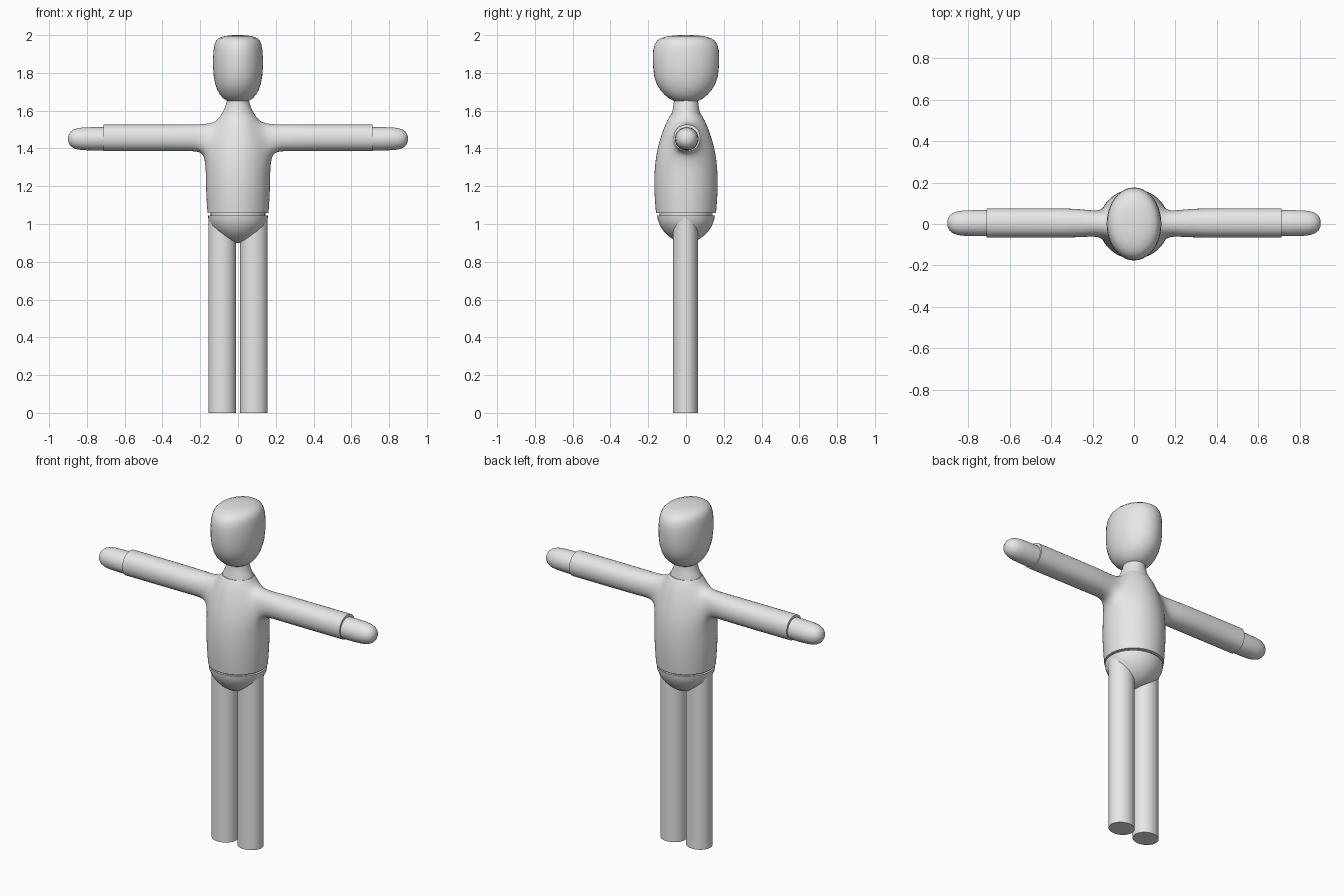
import bpy, bmesh, math

if "Cube" in bpy.data.objects:
    bpy.data.objects.remove(bpy.data.objects["Cube"])

grey = bpy.data.materials.new("light grey")
grey.diffuse_color = (0.8, 0.8, 0.8, 1)
grey.use_nodes = True
grey.node_tree.nodes["Principled BSDF"].inputs["Base Color"].default_value = grey.diffuse_color


def finish(name, bm, levels=0, angle=40):
    """Turn a bmesh into a smooth-shaded object, optionally subdivided."""
    bmesh.ops.recalc_face_normals(bm, faces=bm.faces)
    me = bpy.data.meshes.new(name)
    bm.to_mesh(me)
    bm.free()
    me.materials.append(grey)
    ob = bpy.data.objects.new(name, me)
    bpy.context.collection.objects.link(ob)
    bpy.ops.object.select_all(action='DESELECT')
    ob.select_set(True)
    bpy.context.view_layer.objects.active = ob
    if levels:
        mod = ob.modifiers.new("subdivide", 'SUBSURF')
        mod.levels = mod.render_levels = levels
        bpy.ops.object.modifier_apply(modifier=mod.name)
    bpy.ops.object.shade_smooth_by_angle(angle=math.radians(angle))
    return ob


def bridge(bm, a, b, skip=()):
    n = len(a)
    for k in range(n):
        if k not in skip:
            bm.faces.new((a[k], a[(k + 1) % n], b[(k + 1) % n], b[k]))


def loft(name, rings, place, n=40):
    """Skin elliptical rings (t, ru, rv) and cap both ends."""
    bm = bmesh.new()
    prev = first = None
    for t, ru, rv in rings:
        ring = []
        for k in range(n):
            a = 2 * math.pi * k / n
            ring.append(bm.verts.new(place(t, ru * math.cos(a), rv * math.sin(a))))
        if prev:
            bridge(bm, prev, ring)
        first = first or ring
        prev = ring
    bm.faces.new(first)
    bm.faces.new(prev)
    return finish(name, bm)


def upright(x=0.0, y=0.0):
    return lambda t, u, v: (x + u, y + v, t)


# Head: flat-topped oval, narrowing to the chin
loft("head", [(1.645, .035, .04), (1.652, .058, .065), (1.665, .078, .09),
              (1.685, .096, .114), (1.71, .110, .136), (1.74, .120, .154),
              (1.78, .128, .168), (1.83, .132, .174), (1.88, .132, .176),
              (1.92, .129, .174), (1.95, .124, .166), (1.97, .116, .153),
              (1.984, .102, .132), (1.994, .075, .098), (1.999, .04, .05),
              (2.0, .01, .01)], upright())

# Neck
loft("neck", [(1.57, .090, .078), (1.585, .085, .076), (1.61, .072, .069),
              (1.64, .061, .065), (1.68, .054, .062)], upright())

# Torso with sleeves: eight-sided cage, subdivided
bm = bmesh.new()
crease = bm.edges.layers.float.new("crease_edge")
rings = []
for z, rx, ry in [(1.057, .179, .176), (1.20, .190, .190), (1.38, .187, .179),
                  (1.534, .130, .121), (1.58, .098, .089)]:
    rings.append([bm.verts.new((rx * math.cos(a), ry * math.sin(a), z))
                  for a in (math.radians(22.5 + 45 * k) for k in range(8))])
for i in range(4):
    bridge(bm, rings[i], rings[i + 1], skip=(3, 7) if i == 2 else ())
ends = [bm.faces.new(rings[0]), bm.faces.new(rings[-1])]
for side, a, b in ((1, 7, 0), (-1, 3, 4)):
    lo, hi = rings[2], rings[3]
    prev = [lo[a], lo[b], hi[b], hi[a]]
    s = .077
    for x in (.25, .48, .712):
        ring = [bm.verts.new((side * x, .005 + side * dy * s, 1.456 + dz * s))
                for dy, dz in ((-1, -1), (1, -1), (1, 1), (-1, 1))]
        bridge(bm, prev, ring)
        prev = ring
    ends.append(bm.faces.new(prev))
for f in ends:
    for e in f.edges:
        e[crease] = 1.0
finish("torso_and_sleeves", bm, levels=3)

# Pelvis: rounded bowl with a narrower waist inside the torso
loft("pelvis", [(.900, .01, .01), (.904, .03, .032), (.915, .060, .062),
                (.935, .092, .092), (.96, .120, .117), (.99, .143, .137),
                (1.02, .156, .149), (1.046, .159, .153),
                (1.046, .145, .14), (1.07, .145, .14)], upright())

for side, label in ((1, "right"), (-1, "left")):
    # Hand: blunt rounded mitten
    loft(label + "_hand",
         [(.69, .062, .061), (.76, .063, .062), (.82, .061, .060),
          (.85, .057, .056), (.873, .049, .048), (.889, .036, .035),
          (.897, .021, .02), (.9, .006, .006)],
         lambda t, u, v, s=side: (s * t, .004 + u, 1.451 + v))
    # Leg: plain straight tube
    loft(label + "_leg", [(0, .073, .066), (1.035, .073, .066)],
         upright(side * .084, -.003))
